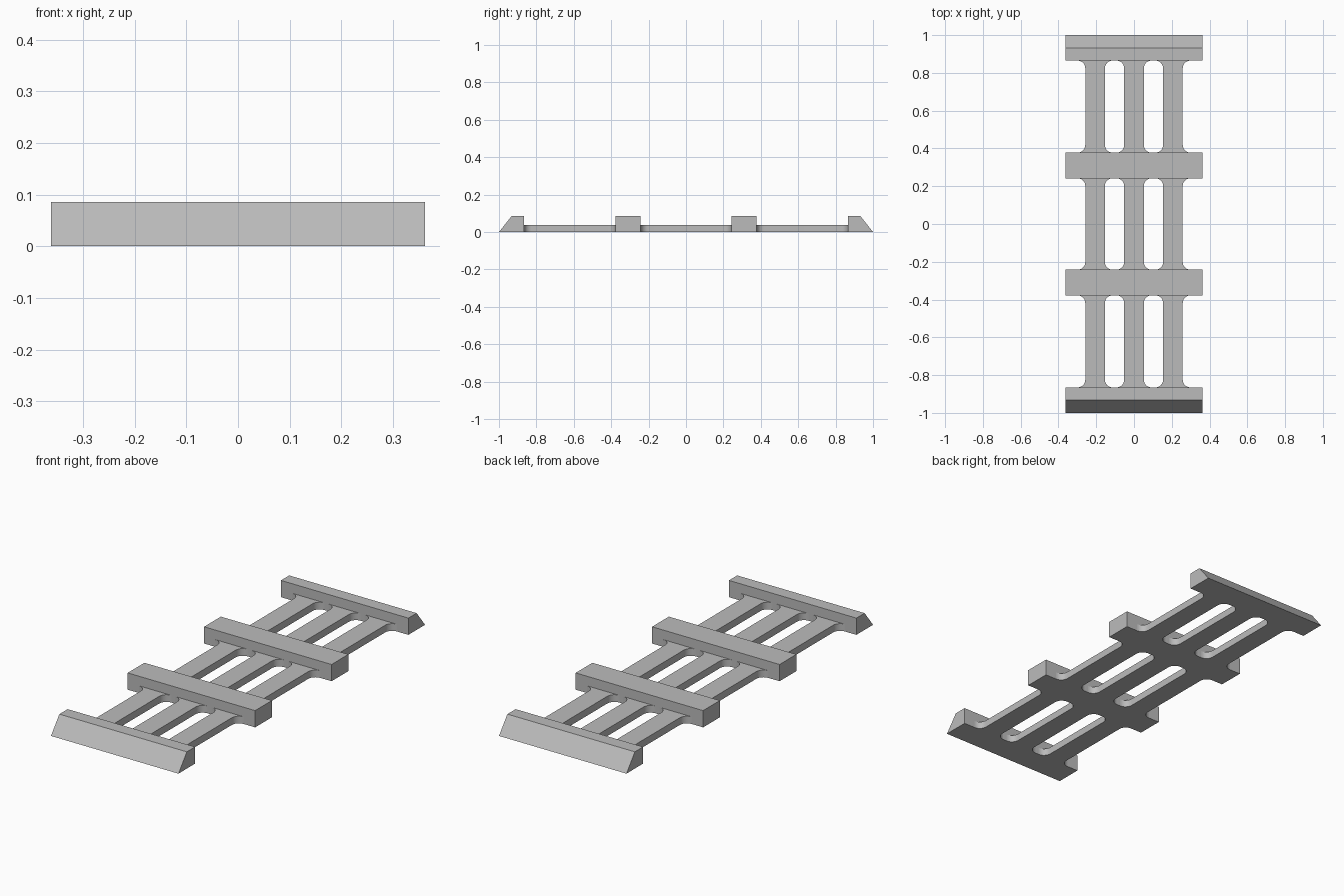
import bpy, bmesh
from math import sin, cos, pi, radians
from mathutils import Vector

cube = bpy.data.objects.get("Cube")
if cube:
    bpy.data.objects.remove(cube, do_unlink=True)

HALF_W, BAR_H, SLAT_H = 0.362, 0.086, 0.037
FILLET, STEPS = 0.04, 8

grey = bpy.data.materials.new("plain grey")
grey.use_nodes = True
colour = (0.5, 0.5, 0.5, 1)
grey.diffuse_color = colour
grey.node_tree.nodes["Principled BSDF"].inputs["Base Color"].default_value = colour


def prism(name, points, offset):
    """Extrude a closed outline of 3D points along offset."""
    bm = bmesh.new()
    face = bm.faces.new([bm.verts.new(p) for p in points])
    extruded = bmesh.ops.extrude_face_region(bm, geom=[face], use_keep_orig=True)
    moved = [v for v in extruded["geom"] if isinstance(v, bmesh.types.BMVert)]
    bmesh.ops.translate(bm, verts=moved, vec=Vector(offset))
    bmesh.ops.recalc_face_normals(bm, faces=bm.faces)
    mesh = bpy.data.meshes.new(name)
    bm.to_mesh(mesh)
    bm.free()
    mesh.materials.append(grey)
    obj = bpy.data.objects.new(name, mesh)
    bpy.context.collection.objects.link(obj)
    return obj


def cross_bar(name, section):
    """Bar running across the width with a (y, z) section."""
    return prism(name, [(-HALF_W, y, z) for y, z in section], (2 * HALF_W, 0, 0))


def slat(name, x, half_w, y0, y1):
    """Flat lengthwise slat whose ends flare into the bars with round fillets."""
    arc = [(half_w + FILLET * (1 - sin(a)), FILLET * (1 - cos(a)))
           for a in (i * pi / 2 / STEPS for i in range(STEPS + 1))]
    side = [(dx, y0 + dy) for dx, dy in arc]
    side += [(dx, y1 - dy) for dx, dy in reversed(arc)]
    outline = [(x + dx, y, 0) for dx, y in side]
    outline += [(x - dx, y, 0) for dx, y in reversed(side)]
    obj = prism(name, outline, (0, 0, SLAT_H))
    bpy.ops.object.select_all(action="DESELECT")
    obj.select_set(True)
    bpy.context.view_layer.objects.active = obj
    bpy.ops.object.shade_smooth_by_angle(angle=radians(30))


# Bevelled end bars and square middle bars, mirrored front to back
for s, label in ((-1, "front"), (1, "back")):
    cross_bar(label + "_end_bar",
              [(s * y, z) for y, z in ((0.865, 0), (1, 0), (0.932, BAR_H), (0.865, BAR_H))])
    cross_bar(label + "_middle_bar",
              [(s * y, z) for y, z in ((0.242, 0), (0.378, 0), (0.378, BAR_H), (0.242, BAR_H))])

# Three slats in each of the three bays
for bay, y0, y1 in (("front", -0.865, -0.378), ("middle", -0.242, 0.242), ("back", 0.378, 0.865)):
    for place, x in (("right", -0.206), ("centre", 0), ("left", 0.206)):
        slat(f"{bay}_{place}_slat", x, 0.052, y0, y1)
